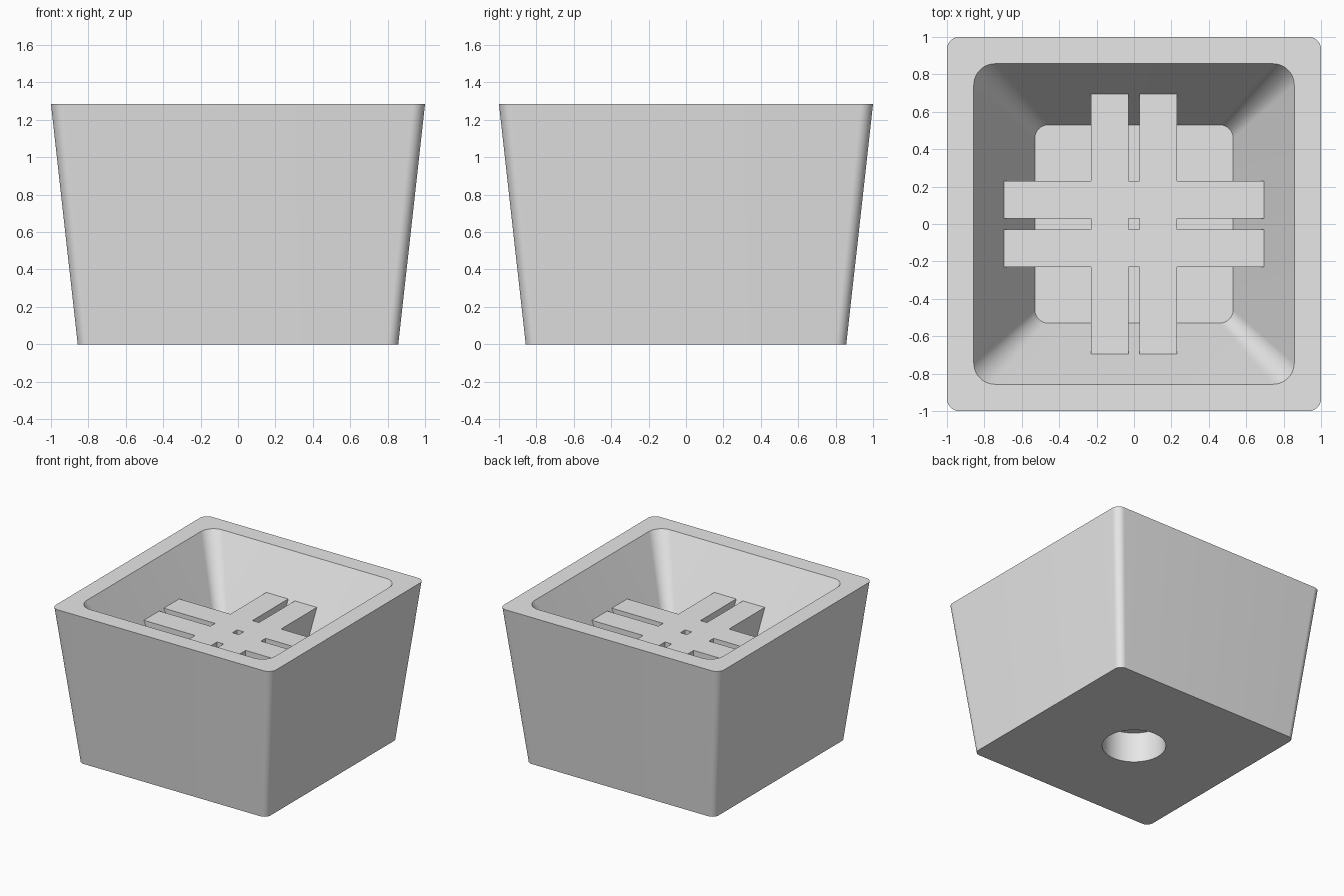
import bpy, bmesh
from math import sin, cos, pi

STEPS = 16              # points per rounded corner
RIM_Z, FLOOR_Z, BAR_Z = 1.285, 0.645, 0.97

if "Cube" in bpy.data.objects:
    bpy.data.objects.remove(bpy.data.objects["Cube"])

grey = bpy.data.materials.new("light_grey")
grey.use_nodes = True
grey.diffuse_color = (0.8, 0.8, 0.8, 1)
grey.node_tree.nodes["Principled BSDF"].inputs["Base Color"].default_value = (0.8, 0.8, 0.8, 1)


def finish(bm, name):
    bmesh.ops.recalc_face_normals(bm, faces=bm.faces)
    mesh = bpy.data.meshes.new(name)
    bm.to_mesh(mesh)
    bm.free()
    obj = bpy.data.objects.new(name, mesh)
    mesh.materials.append(grey)
    bpy.context.collection.objects.link(obj)
    bpy.ops.object.select_all(action='DESELECT')
    obj.select_set(True)
    bpy.context.view_layer.objects.active = obj
    bpy.ops.object.shade_smooth_by_angle(angle=pi / 6)


def rounded_square(bm, half, radius, z):
    ring = []
    for corner in range(4):
        mid = pi / 4 + corner * pi / 2
        cx = (half - radius) * (1 if cos(mid) > 0 else -1)
        cy = (half - radius) * (1 if sin(mid) > 0 else -1)
        for i in range(STEPS):
            a = corner * pi / 2 + i / (STEPS - 1) * pi / 2
            ring.append(bm.verts.new((cx + radius * cos(a), cy + radius * sin(a), z)))
    return ring


def circle(bm, radius, z):
    count = 4 * STEPS
    angles = [(i + 0.5) * 2 * pi / count for i in range(count)]
    return [bm.verts.new((radius * cos(a), radius * sin(a), z)) for a in angles]


# Tapered box: one skin from the cavity floor, over the rim, to the blind round hole
bm = bmesh.new()
rings = [
    rounded_square(bm, 0.53, 0.071, FLOOR_Z),
    rounded_square(bm, 0.857, 0.115, RIM_Z),
    rounded_square(bm, 1.0, 0.065, RIM_Z),
    rounded_square(bm, 0.857, 0.056, 0),
    circle(bm, 0.24, 0),
    circle(bm, 0.24, 0.25),
]
for a, b in zip(rings, rings[1:]):
    for i in range(len(a)):
        j = (i + 1) % len(a)
        bm.faces.new((a[i], a[j], b[j], b[i]))
bm.faces.new(rings[0])
bm.faces.new(rings[-1])
finish(bm, "tapered_box")

# Crossed bars: two pairs merged into one solid, ends meeting the sloping walls
bm = bmesh.new()
cuts = [-0.695, -0.23, -0.03, 0.03, 0.23, 0.695]
grid = [[bm.verts.new((x, y, BAR_Z)) for y in cuts] for x in cuts]
for i in range(5):
    for j in range(5):
        if i in (1, 3) or j in (1, 3):
            bm.faces.new((grid[i][j], grid[i + 1][j], grid[i + 1][j + 1], grid[i][j + 1]))
bmesh.ops.delete(bm, geom=[v for v in bm.verts if not v.link_faces], context='VERTS')
base = bmesh.ops.extrude_face_region(bm, geom=bm.faces[:], use_keep_orig=True)
bmesh.ops.translate(bm, vec=(0, 0, FLOOR_Z - 0.03 - BAR_Z),
                    verts=[g for g in base["geom"] if isinstance(g, bmesh.types.BMVert)])
finish(bm, "crossed_bars")
